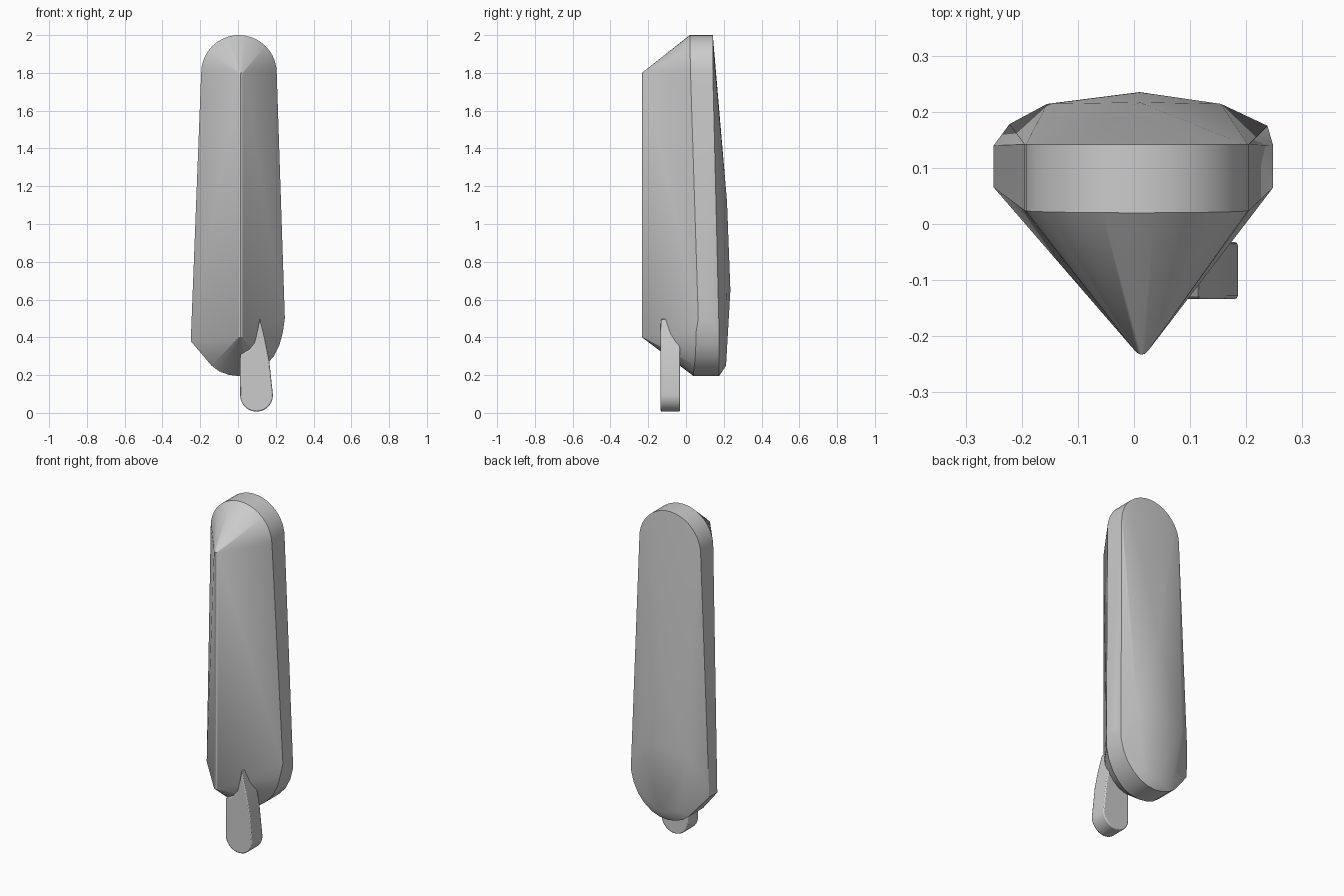
import bpy, bmesh, math

cube = bpy.data.objects.get("Cube")
if cube:
    bpy.data.objects.remove(cube, do_unlink=True)

grey = bpy.data.materials.new("plain_grey")
grey.use_nodes = True
grey.diffuse_color = (0.6, 0.6, 0.6, 1)
grey.node_tree.nodes["Principled BSDF"].inputs["Base Color"].default_value = (0.6, 0.6, 0.6, 1)


def finish(name, bm, angle):
    bmesh.ops.recalc_face_normals(bm, faces=bm.faces)
    mesh = bpy.data.meshes.new(name)
    bm.to_mesh(mesh)
    bm.free()
    mesh.materials.append(grey)
    obj = bpy.data.objects.new(name, mesh)
    bpy.context.collection.objects.link(obj)
    bpy.ops.object.select_all(action='DESELECT')
    obj.select_set(True)
    bpy.context.view_layer.objects.active = obj
    bpy.ops.object.shade_smooth_by_angle(angle=math.radians(angle))
    return obj


def arc(cx, cz, r, start, end, steps):
    angles = [math.radians(start + (end - start) * i / steps) for i in range(steps + 1)]
    return [(cx + r * math.cos(a), cz + r * math.sin(a)) for a in angles]


# Body: faceted hull around a rounded band, a front ridge and a bulging back
points = []
for x, z in arc(0.005, 1.8, 0.2, 0, 180, 20):
    points += [(x, 0.02 + 0.02 * (2 - z), z), (x, 0.142, z)]
sides = [(-0.25, 0.38), (0.248, 0.5)]
for x, z in sides:
    points += [(x, 0.065, z), (x, 0.14, z)]
bottom = [(-0.14, 0.25), (-0.1, 0.22), (-0.05, 0.202), (0, 0.195), (0.05, 0.2),
          (0.1, 0.218), (0.15, 0.255), (0.19, 0.3), (0.22, 0.36), (0.238, 0.43)]
for x, z in bottom:
    points += [(x, 0.04 + 0.1 * max(0, x - 0.1), z), (x, 0.175, z)]
for z in (0.4, 1.8):
    points += [(0.0, -0.224, z), (0.006, -0.23, z), (0.013, -0.233, z),
               (0.02, -0.231, z), (0.026, -0.225, z)]
for s in (-1, 1):
    points += [(s * 0.155, 0.214, 0.62), (s * 0.222, 0.178, 0.52), (s * 0.1, 0.2, 0.28)]
points += [(0.01, 0.235, 0.65), (0.01, 0.212, 0.25), (0.01, 0.217, 1.12)]
bm = bmesh.new()
for p in points:
    bm.verts.new(p)
result = bmesh.ops.convex_hull(bm, input=bm.verts[:])
loose = [v for v in bm.verts if not v.link_faces]
bmesh.ops.delete(bm, geom=loose, context='VERTS')
bmesh.ops.dissolve_limit(bm, angle_limit=math.radians(1), verts=bm.verts[:], edges=bm.edges[:])
finish("body", bm, 30)

# Stick: rounded paddle that tapers to a point where it meets the body
outline = arc(0.098, 0.094, 0.087, 180, 360, 16)
outline += [(0.165, 0.28), (0.145, 0.38), (0.115, 0.5),
            (0.105, 0.44), (0.088, 0.37), (0.06, 0.335), (0.012, 0.31)]
bm = bmesh.new()
face = bm.faces.new([bm.verts.new((x, -0.134, z)) for x, z in outline])
extruded = bmesh.ops.extrude_face_region(bm, geom=[face])
back = [v for v in extruded["geom"] if isinstance(v, bmesh.types.BMVert)]
bmesh.ops.translate(bm, verts=back, vec=(0, 0.102, 0))
stick = finish("stick", bm, 35)
bevel = stick.modifiers.new("soft_edges", 'BEVEL')
bevel.width = 0.006
bevel.segments = 2
bevel.limit_method = 'ANGLE'
bevel.angle_limit = math.radians(50)
